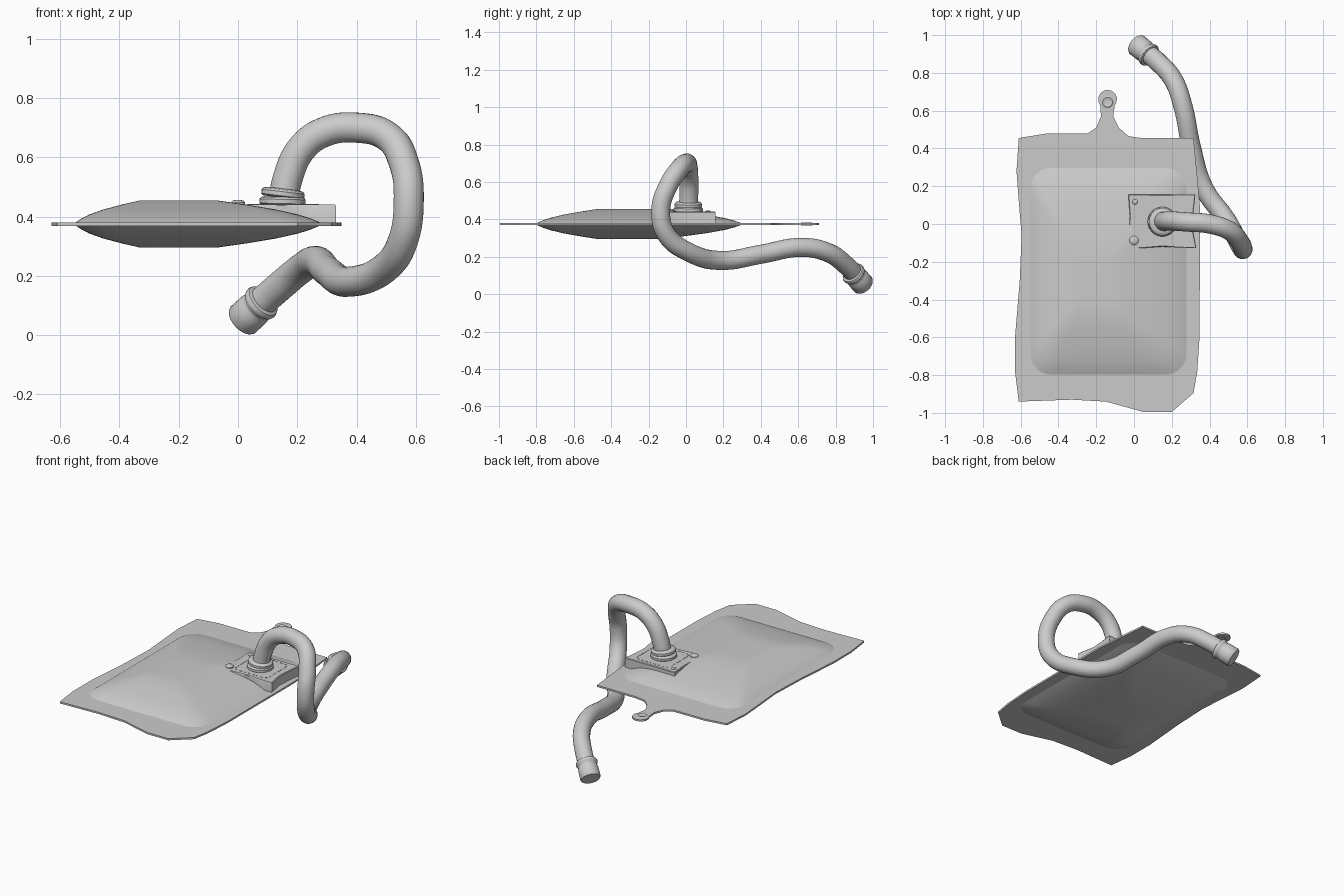
import bpy, bmesh, math
from mathutils import Vector

if "Cube" in bpy.data.objects:
    bpy.data.objects.remove(bpy.data.objects["Cube"])


def finish(name, bm, angle=35):
    bmesh.ops.recalc_face_normals(bm, faces=bm.faces)
    mesh = bpy.data.meshes.new(name)
    bm.to_mesh(mesh)
    bm.free()
    ob = bpy.data.objects.new(name, mesh)
    bpy.context.collection.objects.link(ob)
    bpy.ops.object.select_all(action='DESELECT')
    ob.select_set(True)
    bpy.context.view_layer.objects.active = ob
    bpy.ops.object.shade_smooth_by_angle(angle=math.radians(angle))
    return ob


def loft(name, rings, angle=35):
    """Skin a stack of equal-length point rings and cap both ends."""
    bm = bmesh.new()
    loops = [[bm.verts.new(p) for p in r] for r in rings]
    n = len(loops[0])
    for a, b in zip(loops, loops[1:]):
        for i in range(n):
            j = (i + 1) % n
            bm.faces.new((a[i], a[j], b[j], b[i]))
    bm.faces.new(loops[0])
    bm.faces.new(loops[-1])
    return finish(name, bm, angle)


def slab(name, outline, z0, z1, bevel=0.0):
    c = sum((Vector(p) for p in outline), Vector((0, 0))) / len(outline)
    inset = [Vector(p) + (c - Vector(p)).normalized() * bevel for p in outline]
    rings = [[(x, y, z0) for x, y in outline], [(x, y, z1 - bevel) for x, y in outline]]
    if bevel:
        rings.append([(x, y, z1) for x, y in inset])
    else:
        rings[1] = [(x, y, z1) for x, y in outline]
    return loft(name, rings)


def lathe(name, origin, axis, profile, seg=32):
    """Revolve (distance, radius) pairs about an axis."""
    q = Vector(axis).to_track_quat('Z', 'Y')
    rings = []
    for t, r in profile:
        rings.append([Vector(origin) + q @ Vector((r * math.cos(k * math.tau / seg),
                      r * math.sin(k * math.tau / seg), t)) for k in range(seg)])
    return loft(name, rings, 40)


def rounded_rect(x0, x1, y0, y1, r, steps=6, side=6):
    pts = []
    corners = [(x1 - r, y1 - r), (x0 + r, y1 - r), (x0 + r, y0 + r), (x1 - r, y0 + r)]
    for k, (cx, cy) in enumerate(corners):
        for s in range(steps + 1):
            a = math.pi / 2 * (k + s / steps)
            pts.append(Vector((cx + r * math.cos(a), cy + r * math.sin(a))))
        a = math.pi / 2 * (k + 1)
        nx, ny = corners[(k + 1) % 4]
        end = Vector((nx + r * math.cos(a), ny + r * math.sin(a)))
        start = pts[-1].copy()
        pts += [start.lerp(end, s / side) for s in range(1, side)]
    return pts


# Welded sheet with hanging tab
tab = [(-0.14 + 0.05 * math.cos(a), 0.66 + 0.05 * math.sin(a))
       for a in [math.radians(-40 + 26 * k) for k in range(11)]]
sheet = [(-0.61, -0.94), (-0.33, -0.93), (-0.15, -0.94), (0.05, -0.995), (0.20, -0.995),
         (0.315, -0.895), (0.335, -0.78), (0.347, -0.6), (0.35, 0.08), (0.335, 0.25),
         (0.315, 0.455), (0.04, 0.455), (-0.03, 0.465), (-0.08, 0.51), (-0.11, 0.57)]
sheet += tab
sheet += [(-0.175, 0.57), (-0.20, 0.51), (-0.245, 0.48), (-0.47, 0.478), (-0.61, 0.455),
          (-0.622, 0.28), (-0.61, 0.12), (-0.595, -0.06), (-0.605, -0.3), (-0.63, -0.6),
          (-0.63, -0.78)]
slab("sheet", sheet, 0.369, 0.38)

# Tab grommet
lathe("tab_grommet", (-0.14, 0.645, 0.367), (0, 0, 1),
      [(0.001, 0.012), (0, 0.03), (0.013, 0.032), (0.017, 0.026), (0.014, 0.018), (0.013, 0.012)], 20)

# Filled bladder: shrinking rings above and below the seam
base = rounded_rect(-0.55, 0.28, -0.80, 0.30, 0.11)
centre = Vector((-0.23, -0.33))
levels = [(0.2, 0.08), (0.32, 0.079), (0.5, 0.066), (0.7, 0.049), (0.85, 0.032), (0.93, 0.019), (1, 0.004)]
rings = []
for sign, seq in ((1, levels), (-1, levels[::-1])):
    for s, h in seq:
        rings.append([(*(centre + (p - centre) * s), 0.375 + sign * h) for p in base])
loft("bladder", rings, 40)

# Mounting plate with wavy edges
plate = [(-0.03, 0.157), (0.15, 0.155), (0.325, 0.157), (0.315, 0.07), (0.31, -0.02),
         (0.322, -0.085), (0.33, -0.128), (0.25, -0.125), (0.15, -0.12), (0.08, -0.125),
         (0.0, -0.13), (-0.03, -0.125), (-0.04, -0.09), (-0.03, -0.04), (-0.022, 0.04)]
slab("mounting_plate", plate, 0.372, 0.441, 0.004)

# Dashed stitching around the hose
stitch = rounded_rect(0.035, 0.27, -0.095, 0.13, 0.03, 3, 12)
bm = bmesh.new()
for i in range(0, len(stitch), 2):
    a, b = stitch[i], stitch[(i + 1) % len(stitch)]
    d = (b - a).normalized().orthogonal() * 0.0025
    low = [bm.verts.new((p.x, p.y, 0.44)) for p in (a - d, b - d, b + d, a + d)]
    top = [bm.verts.new((p.x, p.y, 0.443)) for p in (a - d, b - d, b + d, a + d)]
    bm.faces.new(top)
    for k in range(4):
        bm.faces.new((low[k], low[(k + 1) % 4], top[(k + 1) % 4], top[k]))
finish("stitching", bm)

# Plate rivets
for name, x, y, r, h in (("rivet_large", 0.0, -0.087, 0.024, 0.02), ("rivet_small", 0.005, 0.117, 0.014, 0.012)):
    lathe(name, (x, y, 0.436), (0, 0, 1), [(0, r), (h * 0.6, r), (h * 0.9, r * 0.75), (h, r * 0.4)], 20)

# Hose
path = [(0.15, 0.012, 0.43), (0.168, 0.015, 0.53), (0.215, 0.015, 0.63), (0.29, 0.01, 0.685),
        (0.40, 0.0, 0.70), (0.505, -0.035, 0.67), (0.56, -0.095, 0.58), (0.576, -0.135, 0.45),
        (0.557, -0.105, 0.32), (0.49, 0.02, 0.222), (0.37, 0.19, 0.18), (0.305, 0.40, 0.213),
        (0.26, 0.62, 0.25), (0.21, 0.76, 0.222), (0.13, 0.855, 0.155), (0.05, 0.92, 0.085)]
curve = bpy.data.curves.new("hose", 'CURVE')
curve.dimensions = '3D'
curve.bevel_depth = 0.051
curve.bevel_resolution = 8
curve.resolution_u = 8
curve.use_fill_caps = True
spline = curve.splines.new('BEZIER')
spline.bezier_points.add(len(path) - 1)
for point, co in zip(spline.bezier_points, path):
    point.co = co
    point.handle_left_type = point.handle_right_type = 'AUTO'
spline.use_smooth = True
bpy.context.collection.objects.link(bpy.data.objects.new("hose", curve))

# Hose collar: two stacked beads, the upper one tilted
for name, z, axis, r in (("collar_lower", 0.438, (0.02, 0, 1), 0.078), ("collar_upper", 0.464, (0.12, 0, 1), 0.073)):
    lathe(name, (0.15, 0.012, z), axis,
          [(0, r - 0.008), (0.006, r), (0.02, r), (0.027, r - 0.006), (0.03, r - 0.02)])

# Hose end coupling
start, end = Vector((0.088, 0.888, 0.118)), Vector((0.013, 0.95, 0.048))
length = (end - start).length
lathe("end_coupling", start, end - start,
      [(0, 0.052), (0.004, 0.061), (0.014, 0.065), (0.024, 0.063), (0.032, 0.056),
       (0.042, 0.055), (0.052, 0.06), (length - 0.008, 0.061), (length, 0.056), (length + 0.001, 0.02)])
